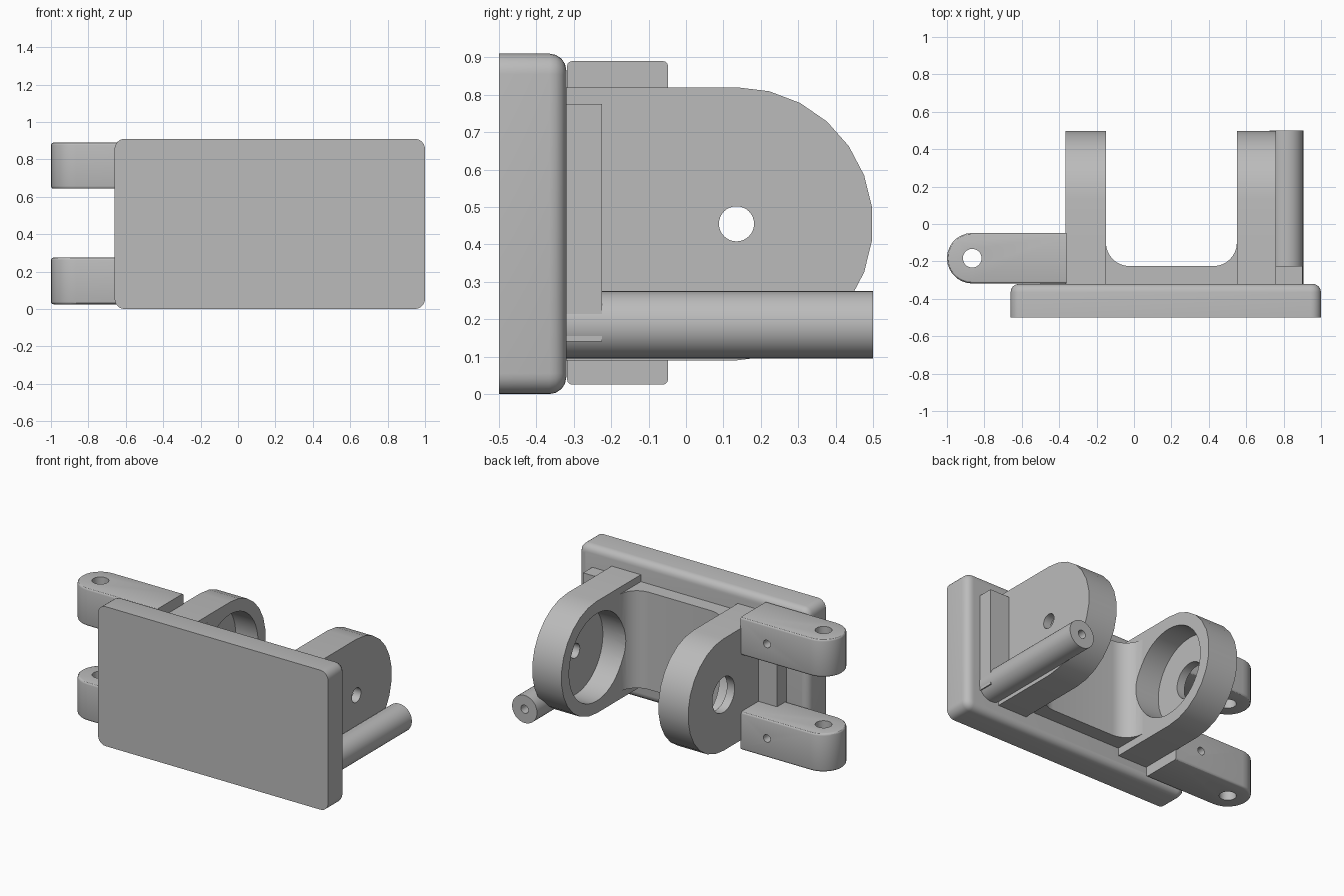
import bpy, bmesh
from math import sin, cos, pi, radians

cube = bpy.data.objects.get("Cube")
if cube:
    bpy.data.objects.remove(cube)

grey = bpy.data.materials.new("plain grey")
grey.use_nodes = True
grey.diffuse_color = (0.5, 0.5, 0.5, 1)
grey.node_tree.nodes["Principled BSDF"].inputs["Base Color"].default_value = (0.5, 0.5, 0.5, 1)


def arc(cx, cy, r, start, end, n):
    """Points along an arc, angles in degrees."""
    angles = [radians(start + (end - start) * i / n) for i in range(n + 1)]
    return [(cx + r * cos(a), cy + r * sin(a)) for a in angles]


def circle(cx, cy, r, n=32):
    return arc(cx, cy, r, 0, 360, n)[:-1]


def rect(a0, a1, b0, b1):
    return [(a0, b0), (a1, b0), (a1, b1), (a0, b1)]


PLACE = {"x": lambda a, b, t: (t, a, b),
         "y": lambda a, b, t: (a, t, b),
         "z": lambda a, b, t: (a, b, t)}


def prism(name, outline, axis, lo, hi, bevel=0, rule=None, segments=4):
    """Extrude an outline along an axis and round the edges that meet the rule."""
    bm = bmesh.new()
    rings = [[bm.verts.new(PLACE[axis](a, b, t)) for a, b in outline] for t in (lo, hi)]
    bm.faces.new(rings[0])
    bm.faces.new(rings[1])
    n = len(outline)
    for i in range(n):
        j = (i + 1) % n
        bm.faces.new((rings[0][i], rings[0][j], rings[1][j], rings[1][i]))
    bmesh.ops.recalc_face_normals(bm, faces=bm.faces[:])
    if bevel:
        edges = [e for e in bm.edges if rule(e.verts[0].co, e.verts[1].co)]
        bmesh.ops.bevel(bm, geom=edges, offset=bevel, segments=segments,
                        profile=0.5, affect="EDGES")
        bmesh.ops.recalc_face_normals(bm, faces=bm.faces[:])
    mesh = bpy.data.meshes.new(name)
    bm.to_mesh(mesh)
    bm.free()
    mesh.materials.append(grey)
    ob = bpy.data.objects.new(name, mesh)
    bpy.context.collection.objects.link(ob)
    return ob


def cut(ob, *cutters):
    """Subtract the cutters from the object and remove them."""
    for c in cutters:
        mod = ob.modifiers.new("cut", "BOOLEAN")
        mod.operation, mod.solver, mod.object = "DIFFERENCE", "EXACT", c
    graph = bpy.context.evaluated_depsgraph_get()
    mesh = bpy.data.meshes.new_from_object(ob.evaluated_get(graph))
    ob.modifiers.clear()
    ob.data = mesh
    for c in cutters:
        bpy.data.objects.remove(c)
    return ob


parts = []

# Face plate: rounded corners, back rim rounded
X0, X1, Z1, R = -0.66, 1.0, 0.91, 0.055
outline = []
for cx, cz, a in ((X1 - R, Z1 - R, 0), (X0 + R, Z1 - R, 90),
                  (X0 + R, R, 180), (X1 - R, R, 270)):
    outline += arc(cx, cz, R, a, a + 90, 6)
parts.append(prism("face_plate", outline, "y", -0.5, -0.32, 0.045,
                   lambda p, q: min(p.y, q.y) > -0.33))

# Mounting web behind the plate, with large fillets into both ears
BACK, FRONT, CY, CZ = -0.225, -0.33, 0.135, 0.455
F = 0.125
profile = [(-0.5, FRONT), (0.9, FRONT), (0.9, BACK), (0.65, BACK), (0.65, BACK + F)]
profile += arc(0.55 - F, BACK + F, F, 0, -90, 8)
profile += arc(-0.15 + F, BACK + F, F, 270, 180, 8)
profile += [(-0.25, BACK + F), (-0.25, BACK)] + [(-0.5, BACK)]
web = prism("mounting_web", profile, "z", 0.14, 0.775)
parts.append(cut(web, prism("pocket_clearance", circle(CY, CZ, 0.285, 48), "x", -0.3, 0.7)))

# Ears: rounded lugs with a deep inner pocket and a through hole
lug = [(FRONT, CZ - 0.365)] + arc(CY, CZ, 0.365, -90, 90, 13) + [(FRONT, CZ + 0.365)]
for name, x0, x1, p0, p1, hole in (("left_side_ear", 0.55, 0.76, 0.5, 0.705, 0.047),
                                   ("right_side_ear", -0.365, -0.15, -0.31, -0.1, 0.115)):
    ear = prism(name, lug, "x", x0, x1)
    parts.append(cut(ear,
                     prism("pocket_cutter", circle(CY, CZ, 0.285, 48), "x", p0, p1),
                     prism("hole_cutter", circle(CY, CZ, hole), "x", x0 - 0.1, x1 + 0.1)))

# Hinge arms: rounded tips, pin hole through the tip, screw hole in the back
AY, AR = -0.183, 0.135
arm_outline = ([(-0.36, AY + AR)] + arc(-0.865, AY, AR, 90, 270, 14)
               + [(-0.36, AY - AR)])
for name, z0, z1 in (("lower_hinge_arm", 0.025, 0.275), ("upper_hinge_arm", 0.643, 0.89)):
    arm = prism(name, arm_outline, "z", z0, z1, 0.014,
                lambda p, q: abs(p.z - q.z) < 0.01 and min(p.x, q.x) < -0.37, 3)
    parts.append(cut(arm,
                     prism("pin_cutter", circle(-0.865, AY, 0.05), "z", z0 - 0.1, z1 + 0.1),
                     prism("screw_cutter", circle(-0.55, (z0 + z1) / 2, 0.025, 20),
                           "y", -0.26, 0.1)))

# Side rod with a blind hole in its end
rod = prism("side_rod", circle(0.815, 0.185, 0.09, 40), "y", -0.33, 0.5)
parts.append(cut(rod, prism("rod_hole_cutter", circle(0.815, 0.185, 0.027, 20), "y", 0.15, 0.6)))

# Smooth curved surfaces, keep edges sharp
bpy.ops.object.select_all(action="DESELECT")
for ob in parts:
    ob.select_set(True)
bpy.context.view_layer.objects.active = parts[0]
bpy.ops.object.shade_smooth_by_angle(angle=radians(30))
